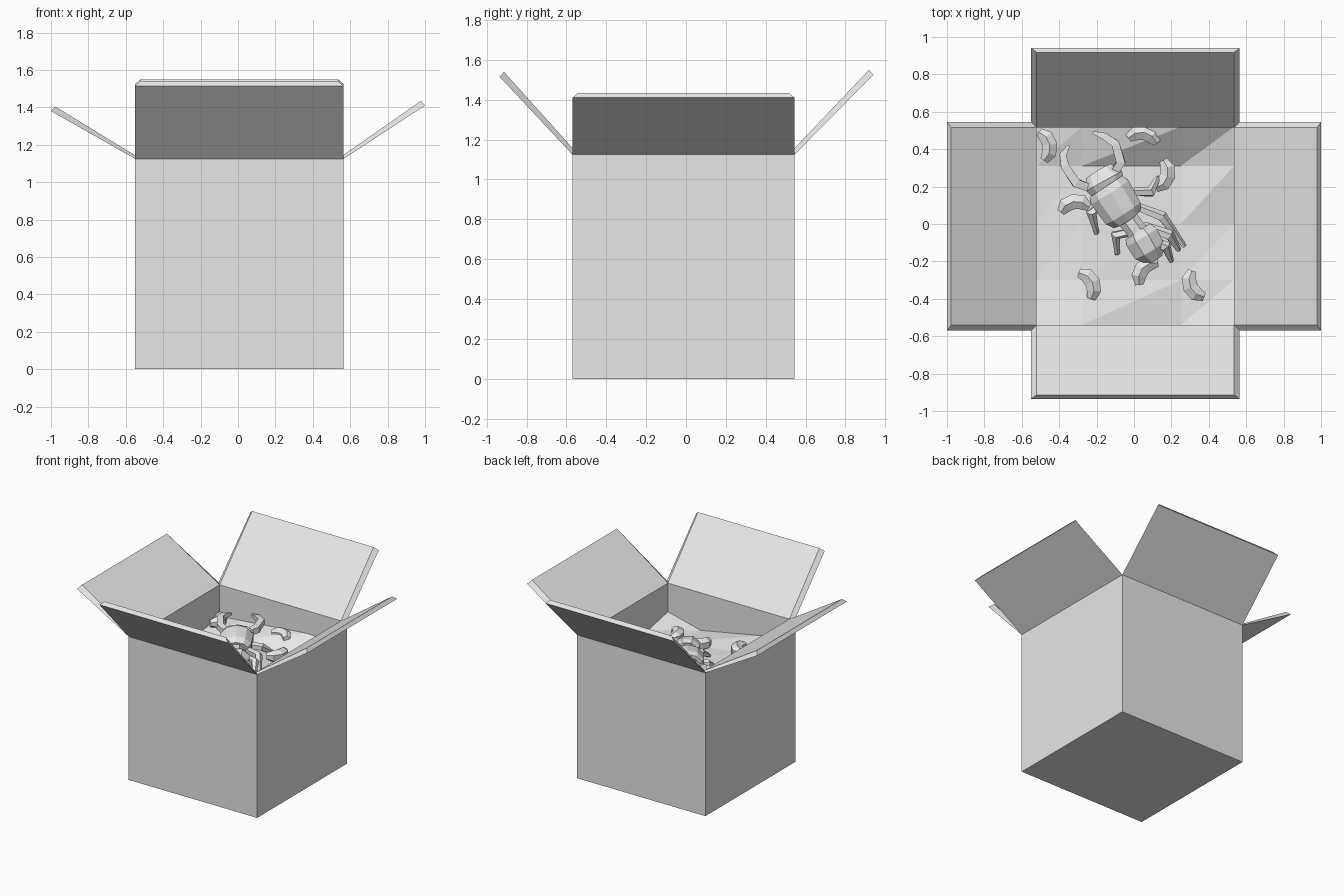
import bpy, bmesh, math
from mathutils import Vector, Matrix

if "Cube" in bpy.data.objects:
    bpy.data.objects.remove(bpy.data.objects["Cube"])

grey = bpy.data.materials.new("plain_grey")
grey.use_nodes = True
grey.diffuse_color = (0.8, 0.8, 0.8, 1)
grey.node_tree.nodes["Principled BSDF"].inputs["Base Color"].default_value = (0.8, 0.8, 0.8, 1)

CENTRE = Vector((0.0075, -0.0125, 0))
HALF, WALL, RIM = 0.5575, 0.03, 1.125


def finish(name, bm):
    bmesh.ops.recalc_face_normals(bm, faces=bm.faces)
    mesh = bpy.data.meshes.new(name)
    bm.to_mesh(mesh)
    bm.free()
    mesh.materials.append(grey)
    obj = bpy.data.objects.new(name, mesh)
    bpy.context.scene.collection.objects.link(obj)
    return obj


def tube(name, points, radii, sides=6, flat=1.0):
    """Faceted tube along a path; flat squashes the section vertically."""
    pts = [Vector(p) for p in points]
    bm = bmesh.new()
    rings = []
    for i, p in enumerate(pts):
        along = (pts[min(i + 1, len(pts) - 1)] - pts[max(i - 1, 0)]).normalized()
        side = along.cross(Vector((0, 0, 1))).normalized()
        up = side.cross(along)
        ring = []
        for k in range(sides):
            a = 2 * math.pi * (k + 0.5) / sides
            ring.append(bm.verts.new(p + radii[i] * (side * math.cos(a) + up * math.sin(a) * flat)))
        rings.append(ring)
    for a, b in zip(rings, rings[1:]):
        for k in range(sides):
            n = (k + 1) % sides
            bm.faces.new((a[k], a[n], b[n], b[k]))
    bm.faces.new(rings[0])
    bm.faces.new(rings[-1])
    return finish(name, bm)


# Open carton with walls of even thickness
bm = bmesh.new()
bmesh.ops.create_cube(bm, size=1, matrix=Matrix.Translation(CENTRE + Vector((0, 0, RIM / 2)))
                      @ Matrix.Diagonal((2 * HALF, 2 * HALF, RIM, 1)))
bmesh.ops.delete(bm, geom=[f for f in bm.faces if f.calc_center_median().z > RIM - 0.01],
                 context='FACES')
carton = finish("carton", bm)
solid = carton.modifiers.new("walls", 'SOLIDIFY')
solid.thickness, solid.offset, solid.use_even_offset = WALL, -1, True


# Flaps: slabs with mitred edges, opened outward from the rim
def flap(name, angle, reach, top):
    inner = HALF - WALL
    profile = [(HALF, RIM, HALF), (reach, top, HALF),
               (reach - 0.022, top + 0.025, inner), (inner, RIM, inner)]
    bm = bmesh.new()
    ends = [[bm.verts.new((d, s * w, z)) for d, z, w in profile] for s in (-1, 1)]
    bm.faces.new(ends[0])
    bm.faces.new(ends[1])
    for k in range(4):
        n = (k + 1) % 4
        bm.faces.new((ends[0][k], ends[0][n], ends[1][n], ends[1][k]))
    bm.transform(Matrix.Translation(CENTRE) @ Matrix.Rotation(math.radians(angle), 4, 'Z'))
    finish(name, bm)


flap("left_flap", 0, 0.9925, 1.41)
flap("back_flap", 90, 0.9525, 1.525)
flap("right_flap", 180, 1.0075, 1.38)
flap("front_flap", 270, 0.9225, 1.515)

# Uneven packing surface inside the carton
xs = (-0.52, -0.28, 0.25, 0.535)
ys = (-0.54, -0.3, 0.0, 0.31, 0.52)
heights = ((0.92, 0.93, 0.83, 0.9), (0.87, 0.88, 0.83, 0.85), (0.86, 0.86, 0.82, 0.82),
           (0.85, 0.84, 0.8, 0.88), (0.88, 0.9, 0.95, 0.94))
bm = bmesh.new()
grid = [[bm.verts.new((x, y, z)) for x, z in zip(xs, row)] for y, row in zip(ys, heights)]
for a, b in zip(grid, grid[1:]):
    for k in range(len(xs) - 1):
        bm.faces.new((a[k], a[k + 1], b[k + 1]))
        bm.faces.new((a[k], b[k + 1], b[k]))
finish("packing_surface", bm)


# Curved packing pieces
def packing_piece(index, x, y, z, angle):
    turn = Matrix.Rotation(math.radians(angle), 3, 'Z')
    path = []
    for k in range(5):
        a = math.radians(-60 + 30 * k)
        path.append(Vector((x, y, z)) + turn @ Vector((0.09 * math.cos(a) - 0.07, 0.09 * math.sin(a), 0)))
    tube(f"packing_piece_{index}", path, (0.026, 0.045, 0.047, 0.045, 0.026))


pieces = ((-0.47, 0.42, 0.9, 10), (0.05, 0.47, 0.9, 80), (0.16, 0.26, 0.86, -15),
          (-0.32, 0.1, 0.9, 100), (-0.24, -0.32, 0.9, 25), (0.32, -0.33, 0.86, 205),
          (0.06, -0.25, 0.89, 140))
for i, piece in enumerate(pieces):
    packing_piece(i + 1, *piece)

# Toy beetle lying on the packing
tube("beetle_thorax", [(-0.04, 0.03, 0.93), (-0.06, 0.06, 0.94), (-0.13, 0.17, 0.95), (-0.15, 0.2, 0.95)],
     (0.09, 0.115, 0.125, 0.11), 10, 0.75)
tube("beetle_head", [(-0.14, 0.19, 0.94), (-0.16, 0.23, 0.95), (-0.19, 0.28, 0.94)],
     (0.1, 0.115, 0.08), 10, 0.6)
tube("beetle_waist", [(-0.05, 0.05, 0.92), (0.03, -0.06, 0.92)], (0.06, 0.06), 8)
tube("beetle_abdomen", [(0.02, -0.04, 0.92), (0.04, -0.07, 0.92), (0.08, -0.14, 0.91), (0.11, -0.19, 0.9)],
     (0.085, 0.1, 0.095, 0.05), 8, 0.8)
tube("beetle_left_horn", [(-0.12, 0.25, 0.95), (-0.07, 0.33, 0.97), (-0.1, 0.43, 0.98),
                          (-0.16, 0.47, 0.98), (-0.22, 0.49, 0.98)],
     (0.03, 0.034, 0.032, 0.026, 0.01), 4)
tube("beetle_right_horn", [(-0.23, 0.19, 0.95), (-0.31, 0.22, 0.97), (-0.37, 0.31, 0.98),
                           (-0.38, 0.37, 0.98), (-0.35, 0.42, 0.98)],
     (0.03, 0.034, 0.032, 0.026, 0.01), 4)

# Jointed legs splayed to both sides
legs = (((0, 0.17), (0.09, 0.17), (0.13, 0.25)), ((0.02, 0.09), (0.15, 0.04), (0.27, -0.12)),
        ((0.05, -0.01), (0.19, -0.06), (0.24, -0.14)), ((0.1, -0.09), (0.17, -0.12), (0.2, -0.2)),
        ((-0.17, 0.1), (-0.23, 0.06), (-0.2, -0.05)), ((0, -0.04), (-0.1, -0.06), (-0.09, -0.16)))
for i, (hip, knee, foot) in enumerate(legs):
    tube(f"beetle_leg_{i + 1}", [(*hip, 0.92), (*knee, 0.93), (*foot, 0.87)],
         (0.024, 0.03, 0.014), 5)
